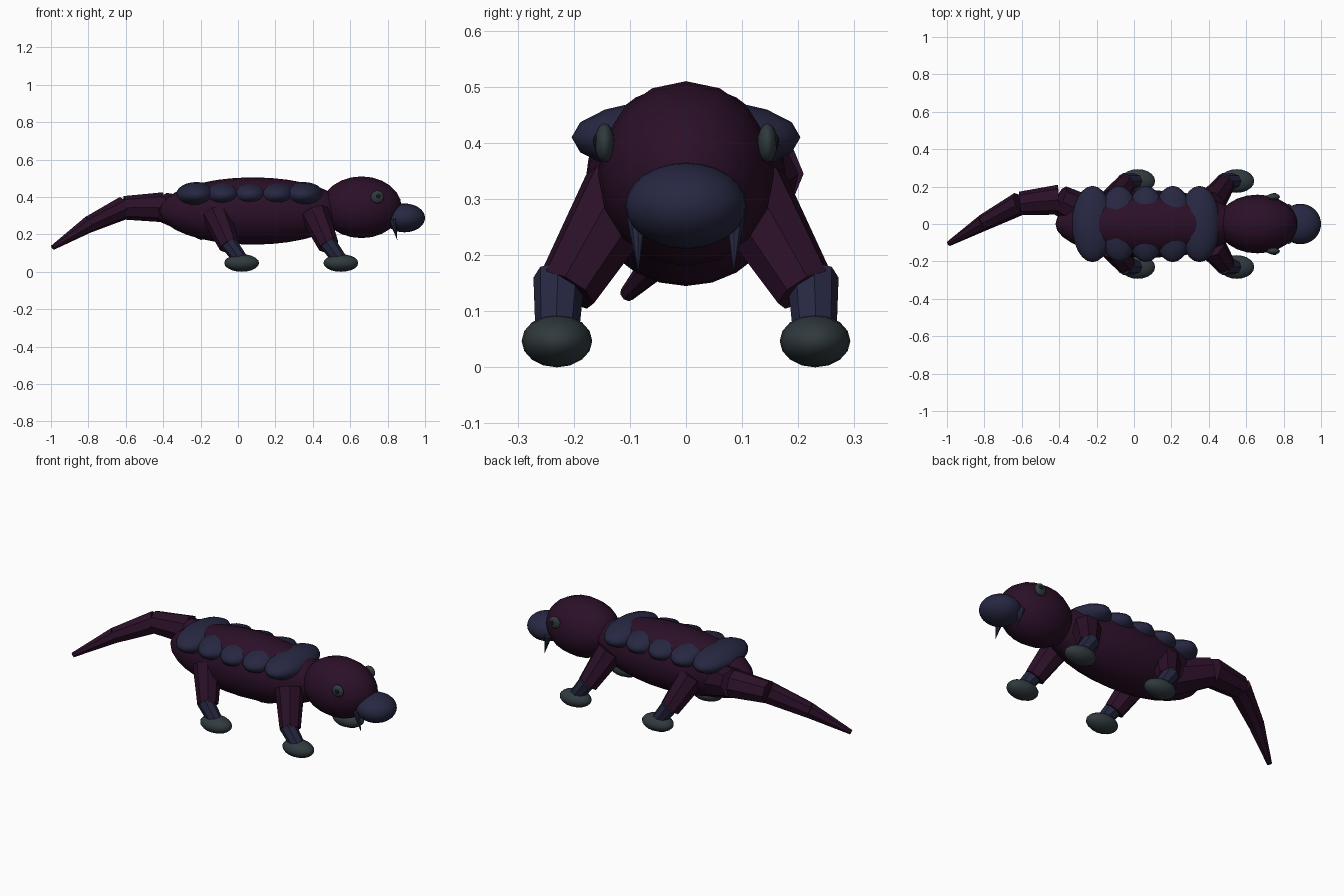
import bpy
from mathutils import Vector

cube = bpy.data.objects.get("Cube")
if cube:
    bpy.data.objects.remove(cube, do_unlink=True)


def material(name, r, g, b):
    m = bpy.data.materials.new(name)
    m.use_nodes = True
    m.diffuse_color = (r, g, b, 1)
    m.node_tree.nodes["Principled BSDF"].inputs["Base Color"].default_value = (r, g, b, 1)
    return m


PURPLE = material("dark_purple_hide", 0.024, 0.005, 0.021)
NAVY = material("navy_horn", 0.020, 0.021, 0.055)
GREY = material("slate_grey", 0.030, 0.042, 0.048)
BLACK = material("black_pupil", 0.006, 0.008, 0.010)


def finish(name, mat, smooth):
    ob = bpy.context.object
    ob.name = name
    ob.data.materials.append(mat)
    if smooth:
        bpy.ops.object.shade_smooth()
    return ob


def ellipsoid(name, centre, radii, mat, segments=16, rings=10):
    """Smooth stretched ball whose poles lie along the body (x)."""
    bpy.ops.mesh.primitive_uv_sphere_add(segments=segments, ring_count=rings, location=centre)
    ob = finish(name, mat, True)
    ob.rotation_euler.y = 1.5707963
    ob.scale = (radii[2], radii[1], radii[0])
    return ob


def limb(name, start, end, r1, r2, mat, sides=8):
    """Flat faced tapered tube between two points."""
    a, b = Vector(start), Vector(end)
    bpy.ops.mesh.primitive_cone_add(vertices=sides, radius1=r1, radius2=r2,
                                    depth=(b - a).length, location=(a + b) / 2)
    ob = finish(name, mat, False)
    ob.rotation_euler = (b - a).to_track_quat("Z", "Y").to_euler()
    return ob


# Trunk, head and beak
ellipsoid("body", (0.08, 0, 0.325), (0.50, 0.18, 0.18), PURPLE, 24, 16)
ellipsoid("head", (0.66, 0, 0.345), (0.215, 0.157, 0.165), PURPLE, 16, 12)
ellipsoid("beak", (0.89, 0, 0.288), (0.11, 0.108, 0.077), NAVY, 24, 16)

# Row of back plates
for i in range(5):
    ellipsoid(f"back_plate_{i + 1}", (-0.222 + 0.143 * i, 0, 0.41),
              (0.11, 0.204, 0.07), NAVY, 16, 12)

# Curling tail: x, y, z, radius at each joint
joints = [(-0.17, 0.01, 0.275, 0.11), (-0.40, 0.13, 0.345, 0.08),
          (-0.61, 0.11, 0.342, 0.063), (-0.80, 0.01, 0.252, 0.045),
          (-0.99, -0.105, 0.13, 0.014)]
for i, (p, q) in enumerate(zip(joints, joints[1:])):
    limb(f"tail_segment_{i + 1}", p[:3], q[:3], p[3], q[3], PURPLE)

# Paired parts
for side, s in (("left", 1), ("right", -1)):
    limb(f"{side}_fang", (0.825, s * 0.088, 0.28), (0.852, s * 0.085, 0.168), 0.02, 0, NAVY)
    ellipsoid(f"{side}_eye", (0.745, s * 0.145, 0.40), (0.035, 0.018, 0.035), GREY)
    ellipsoid(f"{side}_pupil", (0.75, s * 0.159, 0.403), (0.013, 0.007, 0.013), BLACK)
    for end, x in (("hind", 0.02), ("front", 0.55)):
        tag = f"{side}_{end}"
        limb(f"{tag}_upper_leg", (x - 0.14, s * 0.11, 0.31), (x - 0.065, s * 0.213, 0.138),
             0.078, 0.056, PURPLE)
        limb(f"{tag}_lower_leg", (x - 0.075, s * 0.226, 0.16), (x + 0.005, s * 0.23, 0.05),
             0.046, 0.038, NAVY)
        ellipsoid(f"{tag}_foot", (x, s * 0.23, 0.047), (0.093, 0.063, 0.047), GREY)
